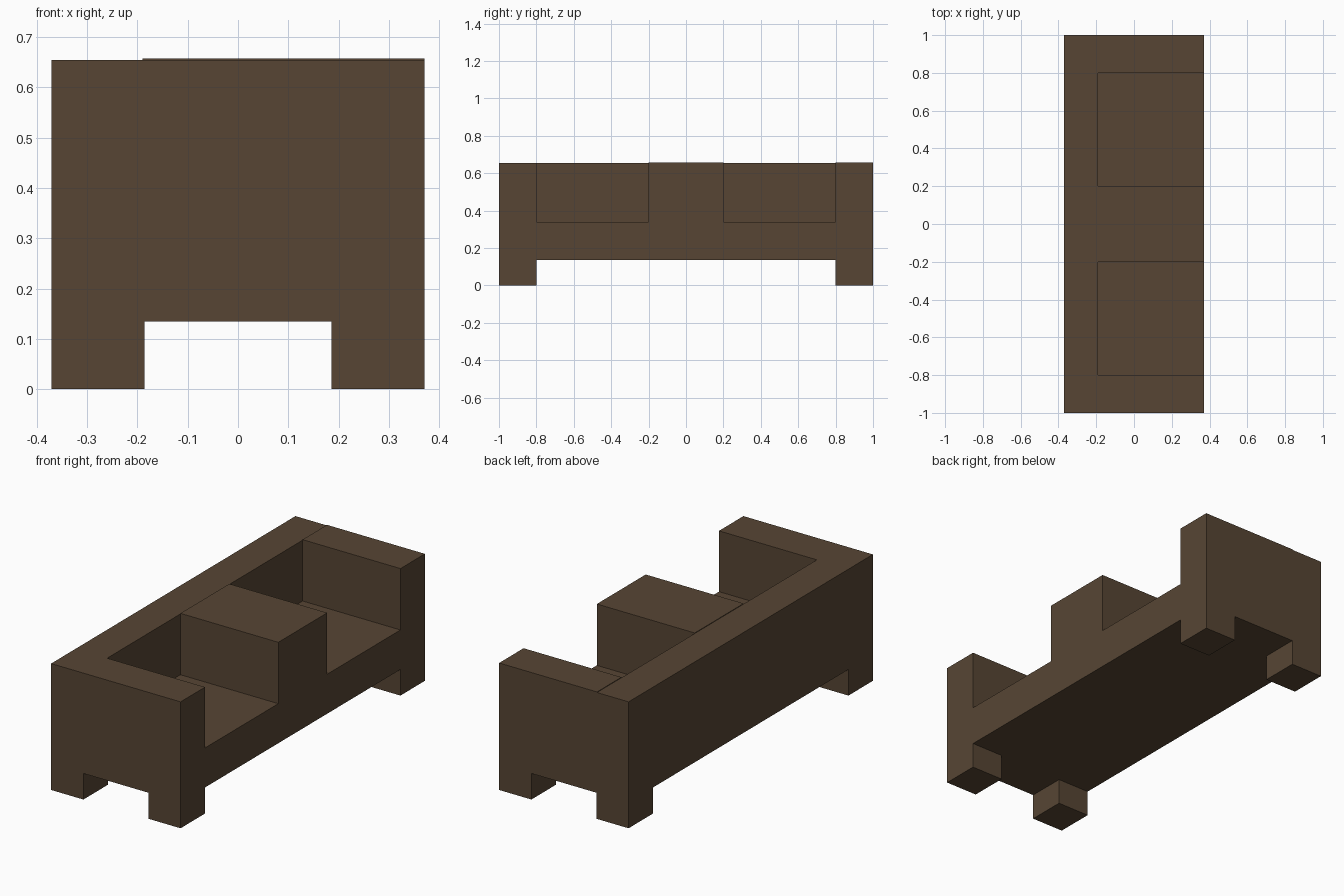
import bpy

if "Cube" in bpy.data.objects:
    bpy.data.objects.remove(bpy.data.objects["Cube"])

HX, HY, TOP = 0.371, 1.0, 0.658
IN_X, IN_Y = 0.186, 0.8
LEG, SEAT = 0.135, 0.34


def box(name, lo, hi):
    bpy.ops.mesh.primitive_cube_add(size=1, location=[(a + b) / 2 for a, b in zip(lo, hi)])
    ob = bpy.context.object
    ob.name = name
    ob.scale = [b - a for a, b in zip(lo, hi)]
    bpy.ops.object.transform_apply(location=True, rotation=True, scale=True)
    return ob


def cut(target, name, lo, hi):
    cutter = box(name, lo, hi)
    cutter.hide_render = True
    cutter.display_type = 'WIRE'
    mod = target.modifiers.new(name, 'BOOLEAN')
    mod.operation = 'DIFFERENCE'
    mod.solver = 'EXACT'
    mod.object = cutter
    bpy.context.view_layer.objects.active = target
    bpy.ops.object.modifier_apply(modifier=name)
    bpy.data.objects.remove(cutter)


# Solid two-seat bench block
bench = box("bench_frame", (-HX, -HY, 0), (HX, HY, TOP))

# Crossing channels underneath leave four corner legs
cut(bench, "long_channel", (-IN_X, -2, -1), (IN_X, 2, LEG))
cut(bench, "cross_channel", (-1, -IN_Y, -1), (1, IN_Y, LEG))

# Two seat wells, open to the sitting side
for side, y0, y1 in (("near", -IN_Y, -0.2), ("far", 0.2, IN_Y)):
    cut(bench, side + "_seat_well", (-IN_X - 0.004, y0, SEAT), (1, y1, 1))

# Backrest and near arm sit a hair lower than the middle and far arm
cut(bench, "back_step", (-1, -2, 0.655), (-IN_X - 0.004, 2, 1))
cut(bench, "arm_step", (-1, -2, 0.655), (1, -IN_Y, 1))

# Dark brown wood
wood = bpy.data.materials.new("dark_wood")
wood.diffuse_color = (0.095, 0.06, 0.034, 1)
wood.use_nodes = True
wood.node_tree.nodes["Principled BSDF"].inputs["Base Color"].default_value = wood.diffuse_color
bench.data.materials.clear()
bench.data.materials.append(wood)
